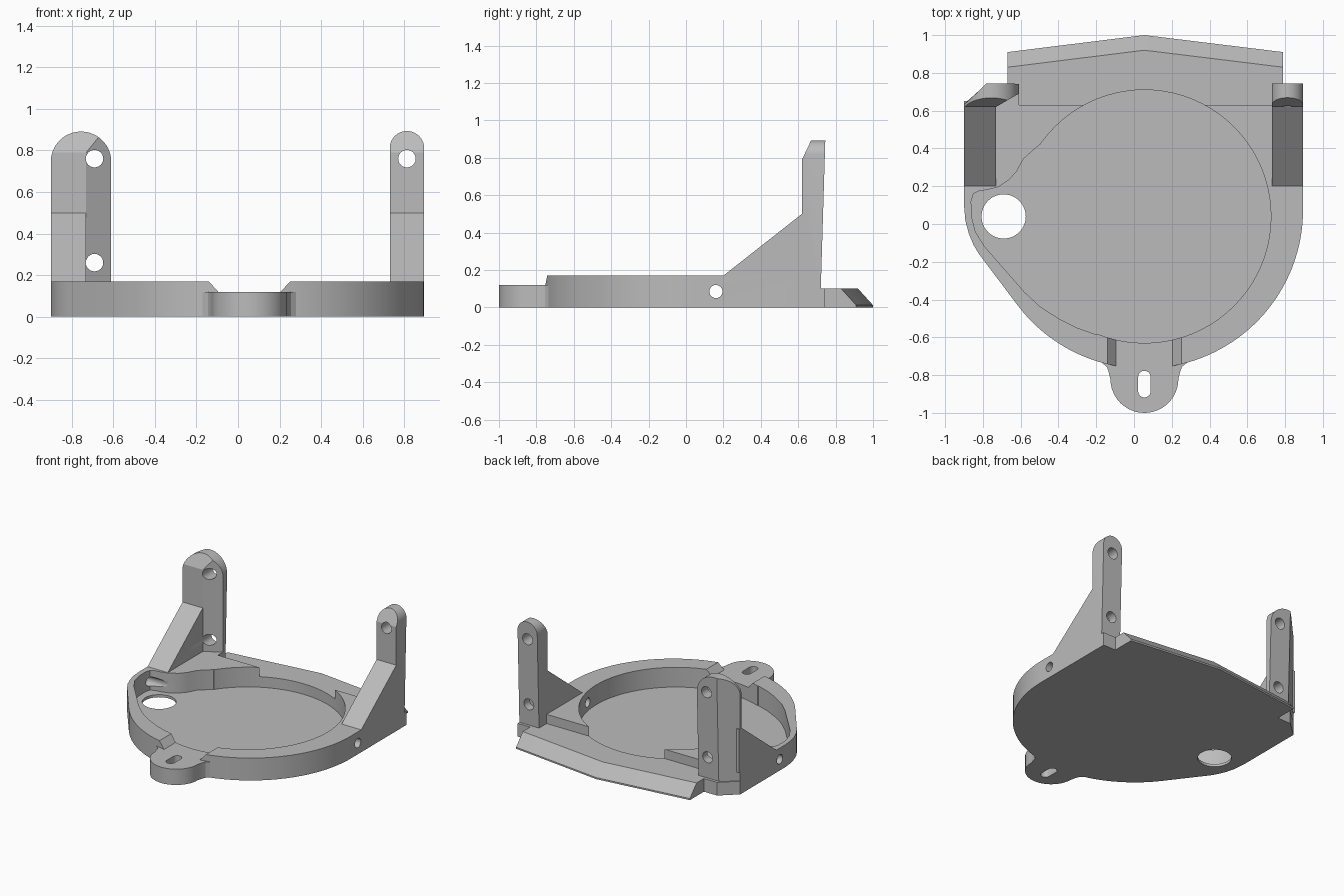
import bpy, bmesh, math

cube = bpy.data.objects.get("Cube")
if cube:
    bpy.data.objects.remove(cube, do_unlink=True)

grey = bpy.data.materials.new("plain_grey")
grey.use_nodes = True
grey.diffuse_color = (0.5, 0.5, 0.5, 1)
grey.node_tree.nodes["Principled BSDF"].inputs["Base Color"].default_value = (0.5, 0.5, 0.5, 1)

AXES = {"x": lambda a, b, c: (c, a, b),
        "y": lambda a, b, c: (a, c, b),
        "z": lambda a, b, c: (a, b, c)}


def loft(name, layers, axis="z"):
    """Solid through stacked outlines: layers = [(depth, outline), ...]."""
    bm = bmesh.new()
    rings = [[bm.verts.new(AXES[axis](a, b, d)) for a, b in pts] for d, pts in layers]
    n = len(rings[0])
    for lo, hi in zip(rings, rings[1:]):
        for i in range(n):
            j = (i + 1) % n
            bm.faces.new((lo[i], lo[j], hi[j], hi[i]))
    bm.faces.new(rings[0][::-1])
    bm.faces.new(rings[-1])
    bmesh.ops.recalc_face_normals(bm, faces=bm.faces)
    mesh = bpy.data.meshes.new(name)
    bm.to_mesh(mesh)
    bm.free()
    mesh.materials.append(grey)
    obj = bpy.data.objects.new(name, mesh)
    bpy.context.collection.objects.link(obj)
    return obj


def prism(name, pts, d0, d1, axis="z"):
    return loft(name, [(d0, pts), (d1, pts)], axis)


def arc(cx, cy, r, a0, a1, n=24):
    return [(cx + r * math.cos(math.radians(a0 + (a1 - a0) * i / n)),
             cy + r * math.sin(math.radians(a0 + (a1 - a0) * i / n))) for i in range(n + 1)]


def circle(cx, cy, r, n=32):
    return arc(cx, cy, r, 0, 360, n)[:-1]


def combine(target, tool, operation="DIFFERENCE"):
    tool.hide_render = True
    mod = target.modifiers.new("combine", "BOOLEAN")
    mod.object, mod.operation, mod.solver = tool, operation, "EXACT"
    bpy.context.view_layer.objects.active = target
    bpy.ops.object.modifier_apply(modifier=mod.name)
    bpy.data.objects.remove(tool, do_unlink=True)


def finish(obj):
    bpy.ops.object.select_all(action="DESELECT")
    obj.select_set(True)
    bpy.context.view_layer.objects.active = obj
    bpy.ops.object.shade_smooth_by_angle(angle=math.radians(25))


MID = 0.055
RIM = 0.17
LOW = 0.1

# Tray body with a straight flank on one side
outline = [(0.895, 0.63)] + arc(MID, 0.075, 0.84, 0, -143, 56)
outline += [(-0.82, -0.16), (-0.85, -0.11), (-0.875, -0.05), (-0.893, 0.02), (-0.9, 0.1), (-0.9, 0.63)]
tray = prism("tray", outline, 0, RIM)

# Front mounting tab
tab = arc(MID, -0.82, 0.18, 180, 360)
tab += [(0.245, -0.78), (0.255, -0.755), (0.28, -0.735), (0.28, -0.6),
        (-0.17, -0.6), (-0.17, -0.735), (-0.145, -0.755), (-0.135, -0.78)]
combine(tray, prism("tab", tab, 0, 0.12), "UNION")


# Low rear ledge with a sloped, shallow-pointed edge
def ledge(back):
    return [(-0.67, 0.6), (0.79, 0.6), (0.79, back), (MID, back + 0.09), (-0.67, back)]


combine(tray, loft("ledge", [(0, ledge(0.91)), (0.012, ledge(0.91)), (LOW, ledge(0.83))]), "UNION")

# Round recess and its side pocket
combine(tray, prism("recess", circle(MID, 0.04, 0.67, 80), 0.02, 0.4))
pocket = [(-0.5, 0.42), (-0.585, 0.345), (-0.62, 0.28), (-0.66, 0.235), (-0.72, 0.195), (-0.78, 0.18),
          (-0.82, 0.175), (-0.85, 0.16), (-0.862, 0.12), (-0.86, 0.04), (-0.84, -0.04), (-0.79, -0.12),
          (-0.58, -0.36), (-0.5, -0.435), (-0.4, -0.5), (-0.3, -0.55), (-0.2, -0.585), (0, -0.5), (0, 0.3)]
combine(tray, prism("pocket", pocket, 0.02, 0.4))

# Notch in the rim, slot in the tab, cable hole and side drilling
notch = [(MID - 0.15, 0.12), (MID + 0.15, 0.12), (MID + 0.25, 0.23), (MID - 0.25, 0.23)]
combine(tray, prism("notch", notch, -1.1, -0.5, "y"))
slot = arc(MID, -0.81, 0.033, 0, 180, 12) + arc(MID, -0.885, 0.033, 180, 360, 12)
combine(tray, prism("slot", slot, -0.1, 0.3))
combine(tray, prism("cable_hole", circle(-0.69, 0.04, 0.117, 48), -0.1, 0.3))
combine(tray, prism("side_hole", circle(0.16, 0.085, 0.035, 24), -1, 1, "x"))
finish(tray)


# Upright brackets: leaning post, gusset, domed top, sloped front, screw holes
def bracket(name, plan, foot_top, gusset_x, dome, hole_x, low_hole_start):
    post = loft(name, [(LOW - 0.02, plan(0.72)), (1, plan(0.748))])
    cx, cz, r = dome
    combine(post, prism("dome", arc(cx, cz, r, 0, 180, 32) + [(cx - r, -0.1), (cx + r, -0.1)],
                        0, 1, "y"), "INTERSECT")
    combine(post, prism("slope", [(0.6, 0.748), (0.72, 1.001), (0.5, 1.001)], -1, 1, "x"))
    gusset = [(0.2, RIM), (0.62, 0.5), (0.65, 0.5), (0.65, RIM)]
    combine(post, prism("gusset", gusset, *gusset_x, "x"), "UNION")
    for z, start in ((0.76, 0.5), (0.26, low_hole_start)):
        combine(post, prism("screw_hole", circle(hole_x, z, 0.042, 24), start, 1, "y"))
    finish(post)
    foot = prism(name + "_foot", plan(0.742), 0, LOW)
    finish(foot)


def right_plan(back):
    return [(-0.9, 0.62), (-0.73, 0.62), (-0.61, 0.69), (-0.61, back), (-0.78, back), (-0.9, 0.635)]


def left_plan(back):
    return [(0.73, 0.62), (0.895, 0.62), (0.895, back), (0.73, back)]


bracket("right_bracket", right_plan, RIM, (-0.9, -0.73), (-0.755, 0.745, 0.1455), -0.69, 0.5)
bracket("left_bracket", left_plan, RIM, (0.73, 0.895), (0.8125, 0.81, 0.083), 0.8125, 0.66)

# Filled corner beside the angled post
corner = prism("right_corner_fill", [(-0.75, 0.62), (-0.61, 0.62), (-0.61, 0.71), (-0.75, 0.71)], 0, RIM)
finish(corner)
